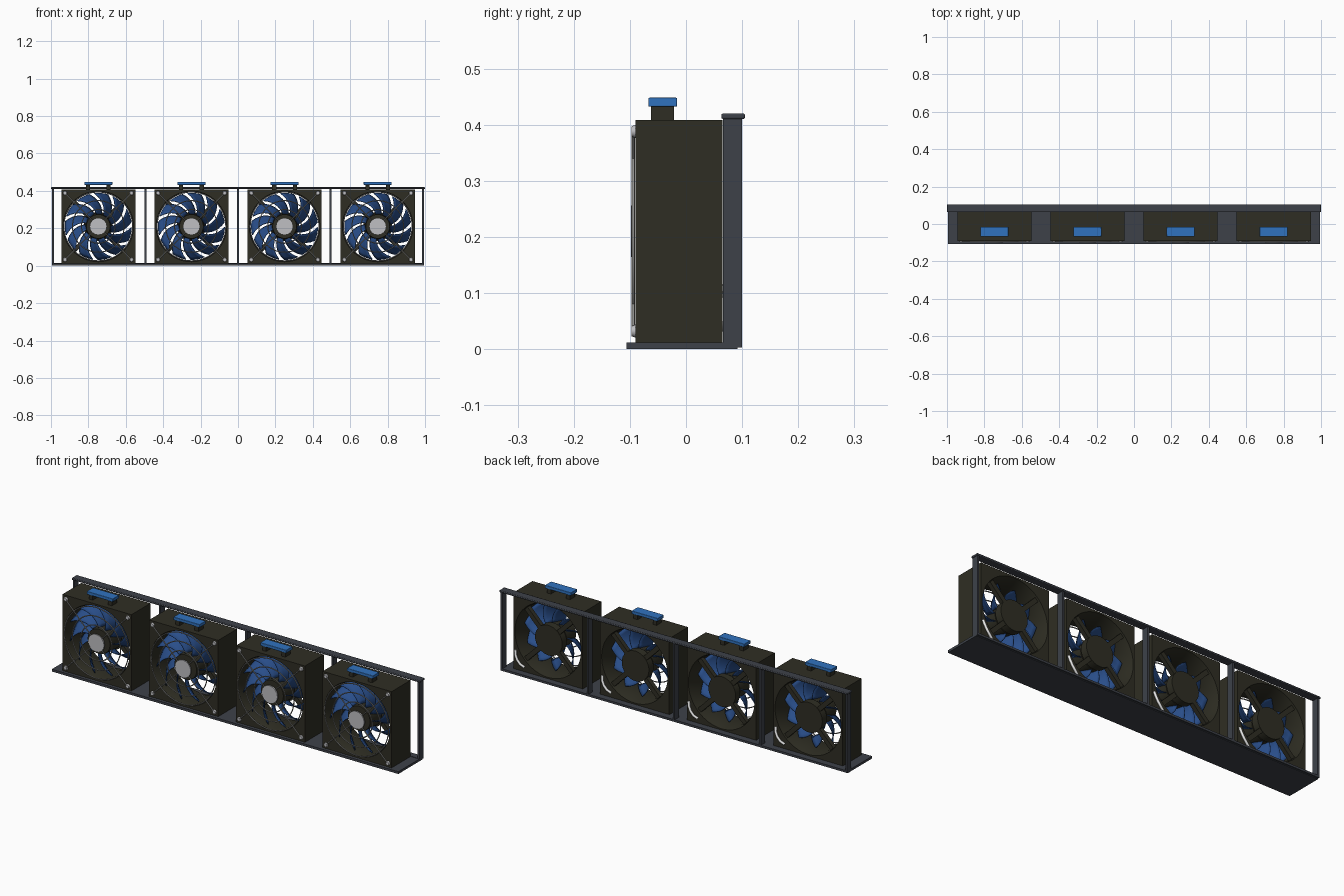
import bpy, bmesh
from math import sin, cos, pi, radians
from mathutils import Matrix, Vector

cube = bpy.data.objects.get("Cube")
if cube:
    bpy.data.objects.remove(cube)


def material(name, rgb, rough=0.6):
    m = bpy.data.materials.new(name)
    m.use_nodes = True
    m.diffuse_color = (*rgb, 1)
    node = m.node_tree.nodes["Principled BSDF"]
    node.inputs["Base Color"].default_value = (*rgb, 1)
    node.inputs["Roughness"].default_value = rough
    return m


OLIVE = material("dark olive plastic", (0.028, 0.027, 0.017))
SLATE = material("slate metal", (0.047, 0.053, 0.066))
BLUE = material("handle blue", (0.03, 0.17, 0.52))
NAVY = material("blade blue", (0.022, 0.075, 0.25))
WIRE = material("guard grey", (0.3, 0.3, 0.29))
STEEL = material("light steel", (0.52, 0.52, 0.54))
WHITE = material("cable white", (0.8, 0.8, 0.8))

meshes = []


def finish(name, bm, mat, loc=(0, 0, 0)):
    bmesh.ops.recalc_face_normals(bm, faces=bm.faces)
    me = bpy.data.meshes.new(name)
    bm.to_mesh(me)
    bm.free()
    me.materials.append(mat)
    ob = bpy.data.objects.new(name, me)
    ob.location = loc
    bpy.context.collection.objects.link(ob)
    meshes.append(ob)
    return ob


def add_box(bm, lo, hi, turn=0):
    lo, hi = Vector(lo), Vector(hi)
    bmesh.ops.create_cube(bm, size=1, matrix=Matrix.Rotation(turn, 4, 'Y')
                          @ Matrix.Translation((lo + hi) / 2)
                          @ Matrix.Diagonal((*(hi - lo), 1)))


def box(name, lo, hi, mat, loc=(0, 0, 0), bevel=0):
    bm = bmesh.new()
    add_box(bm, lo, hi)
    ob = finish(name, bm, mat, loc)
    if bevel:
        mod = ob.modifiers.new("bevel", 'BEVEL')
        mod.width, mod.segments = bevel, 2
    return ob


def add_disc(bm, r, y0, y1, x=0, z=0, sides=32, r_front=None):
    # cylinder along y, front end at y0
    m = Matrix.Translation((x, (y0 + y1) / 2, z)) @ Matrix.Rotation(pi / 2, 4, 'X')
    bmesh.ops.create_cone(bm, cap_ends=True, segments=sides, radius1=r,
                          radius2=r if r_front is None else r_front,
                          depth=y1 - y0, matrix=m)


def curve(name, mat, radius, loc):
    cu = bpy.data.curves.new(name, 'CURVE')
    cu.dimensions = '3D'
    cu.bevel_depth, cu.bevel_resolution = radius, 2
    cu.use_fill_caps = True
    cu.materials.append(mat)
    ob = bpy.data.objects.new(name, cu)
    ob.location = loc
    bpy.context.collection.objects.link(ob)
    return cu


def add_path(cu, pts, cyclic=False):
    sp = cu.splines.new('POLY')
    sp.points.add(len(pts) - 1)
    for p, co in zip(sp.points, pts):
        p.co = (*co, 1)
    sp.use_cyclic_u = cyclic


CORNERS = [(sx, sz) for sx in (-1, 1) for sz in (-1, 1)]
HALF, FRONT, BACK = 0.198, -0.09, 0.065


def shroud(name, loc):
    # square block with a round tunnel: loops of (radius or square, depth)
    bm = bmesh.new()
    n = 64
    loops = []
    for r, y in ((HALF, FRONT), (HALF, BACK), (0.19, BACK), (0.182, 0.03),
                 (0.182, -0.07), (0.189, FRONT)):
        ring = []
        for i in range(n):
            a = 2 * pi * i / n
            k = r / max(abs(cos(a)), abs(sin(a))) if r == HALF else r
            ring.append(bm.verts.new((k * cos(a), y, k * sin(a))))
        loops.append(ring)
    for a, b in zip(loops, loops[1:] + loops[:1]):
        for i in range(n):
            j = (i + 1) % n
            bm.faces.new((a[i], a[j], b[j], b[i]))
    finish(name, bm, OLIVE, loc)


def blades(name, loc, count=11):
    # swept, pitched blades
    bm = bmesh.new()
    radial, chord = 7, 4
    for b in range(count):
        grid = []
        for i in range(radial + 1):
            s = i / radial
            r = 0.066 + 0.112 * s
            row = []
            for j in range(chord + 1):
                t = j / chord
                a = 2 * pi * b / count + 0.55 * s ** 1.3 - radians(24) * t
                row.append(bm.verts.new((r * cos(a), -0.065 + 0.07 * t ** 0.85, r * sin(a))))
            grid.append(row)
        for i in range(radial):
            for j in range(chord):
                bm.faces.new((grid[i][j], grid[i + 1][j],
                              grid[i + 1][j + 1], grid[i][j + 1]))
    mod = finish(name, bm, NAVY, loc).modifiers.new("thickness", 'SOLIDIFY')
    mod.thickness, mod.offset = 0.004, 0


def fan(index, x):
    loc = (x, 0, 0.21)
    tag = f"_{index}"
    shroud("fan_shroud" + tag, loc)
    blades("fan_blades" + tag, loc)

    bm = bmesh.new()
    add_disc(bm, 0.07, -0.075, 0.01, r_front=0.064)
    finish("rotor_hub" + tag, bm, OLIVE, loc)

    # rear motor mount on four diagonal struts
    bm = bmesh.new()
    add_disc(bm, 0.078, 0.022, 0.06)
    for k in range(4):
        add_box(bm, (0.06, 0.035, -0.012), (0.186, 0.058, 0.012), pi / 4 + k * pi / 2)
    finish("motor_mount" + tag, bm, OLIVE, loc)

    # wire guard: rings and spokes to the corner screws
    cu = curve("wire_guard" + tag, WIRE, 0.0028, loc)
    for r in (0.09, 0.138, 0.184):
        add_path(cu, [(r * cos(i * pi / 24), -0.094, r * sin(i * pi / 24))
                      for i in range(48)], True)
    for sx, sz in CORNERS:
        add_path(cu, [(sx * d, -0.094, sz * d) for d in (0.02, 0.176)])

    bm = bmesh.new()
    add_disc(bm, 0.046, -0.098, -0.091, sides=16)
    finish("guard_cap" + tag, bm, STEEL, loc)
    bm = bmesh.new()
    for sx, sz in CORNERS:
        add_disc(bm, 0.012, -0.097, -0.089, sx * 0.178, sz * 0.178, 12, 0.009)
    finish("corner_screws" + tag, bm, STEEL, loc)

    # pull handle on two feet
    bm = bmesh.new()
    for sx in (-1, 1):
        add_box(bm, (sx * 0.055 - 0.011, -0.062, 0.195), (sx * 0.055 + 0.011, -0.021, 0.225))
    finish("handle_feet" + tag, bm, OLIVE, loc)
    box("handle_grip" + tag, (-0.075, -0.067, 0.222), (0.075, -0.016, 0.238),
        BLUE, loc, 0.002)

    # power cable at the lower rear corner
    cu = curve("power_cable" + tag, WHITE, 0.0065, loc)
    add_path(cu, [(0.186, 0.066, -0.095), (0.182, 0.072, -0.118), (0.172, 0.074, -0.14),
                  (0.155, 0.073, -0.16), (0.135, 0.066, -0.173)])


for i in range(4):
    fan(i + 1, -0.747 + 0.498 * i)

# rack frame
box("base_plate", (-0.995, -0.106, 0), (0.995, 0.092, 0.012), SLATE)
box("top_rail", (-1, 0.063, 0.41), (1, 0.105, 0.42), SLATE, bevel=0.003)
box("bottom_rail", (-0.995, 0.066, 0.003), (0.995, 0.1, 0.014), SLATE)
for i in range(5):
    px = -0.99 + 0.495 * i
    box(f"rear_post_{i + 1}", (px - 0.005, 0.066, 0.004), (px + 0.005, 0.1, 0.412), SLATE)

# smooth round parts, keep edges sharp
bpy.ops.object.select_all(action='DESELECT')
for ob in meshes:
    ob.select_set(True)
bpy.context.view_layer.objects.active = meshes[0]
bpy.ops.object.shade_smooth_by_angle(angle=radians(35))
